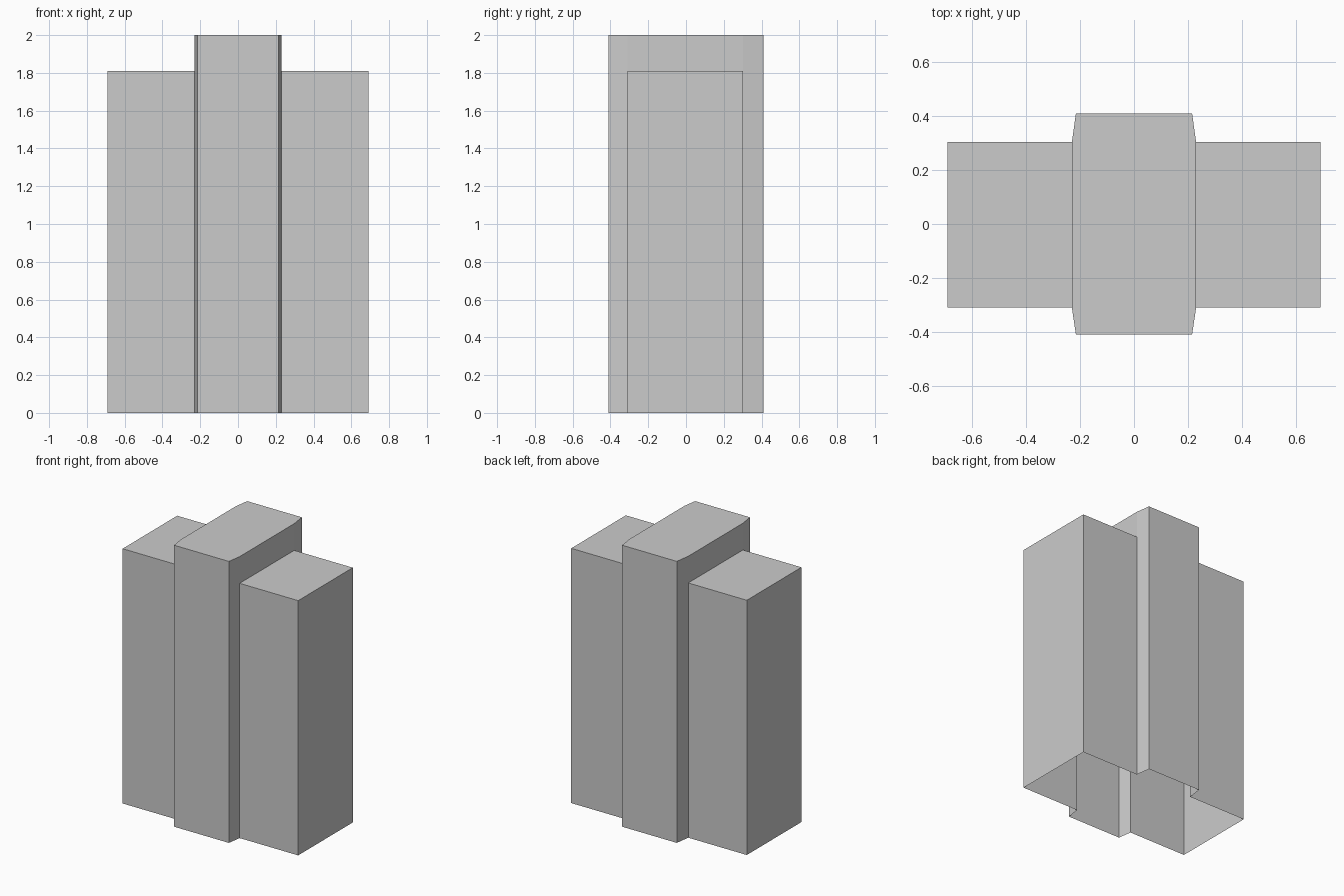
import bpy, bmesh

if "Cube" in bpy.data.objects:
    bpy.data.objects.remove(bpy.data.objects["Cube"])

HEIGHT, WING_TOP = 2.0, 1.81
INNER_X, OUTER_X = 0.23, 0.69
FRONT_Y, BACK_Y = -0.31, 0.303


def shell(name, outline, top, wall_base):
    """Hollow prism, open underneath; wall_base(a, b) gives a wall's lower edge, or None to skip it."""
    bm = bmesh.new()
    bm.faces.new([bm.verts.new((x, y, top)) for x, y in outline])
    for a, b in zip(outline, outline[1:] + outline[:1]):
        base = wall_base(a, b)
        if base is not None:
            corners = [(*a, base), (*b, base), (*b, top), (*a, top)]
            bm.faces.new([bm.verts.new(c) for c in corners])
    bmesh.ops.remove_doubles(bm, verts=bm.verts, dist=0.0001)
    mesh = bpy.data.meshes.new(name)
    bm.to_mesh(mesh)
    bm.free()
    obj = bpy.data.objects.new(name, mesh)
    bpy.context.collection.objects.link(obj)
    return obj


# Tall centre block with tapered shoulders; side walls start above the wings
right_half = [(0.215, -0.41), (INNER_X, FRONT_Y), (INNER_X, BACK_Y), (0.215, 0.41)]
centre = right_half + [(-x, y) for x, y in reversed(right_half)]
shell("centre_block", centre, HEIGHT,
      lambda a, b: WING_TOP if abs(a[0]) == abs(b[0]) == INNER_X and a[0] == b[0] else 0.0)

# Lower wings, open towards the centre
for name, x0, x1 in (("right_wing", INNER_X, OUTER_X), ("left_wing", -OUTER_X, -INNER_X)):
    outline = [(x0, FRONT_Y), (x1, FRONT_Y), (x1, BACK_Y), (x0, BACK_Y)]
    shell(name, outline, WING_TOP,
          lambda a, b: None if abs(a[0]) == INNER_X and a[0] == b[0] else 0.0)
